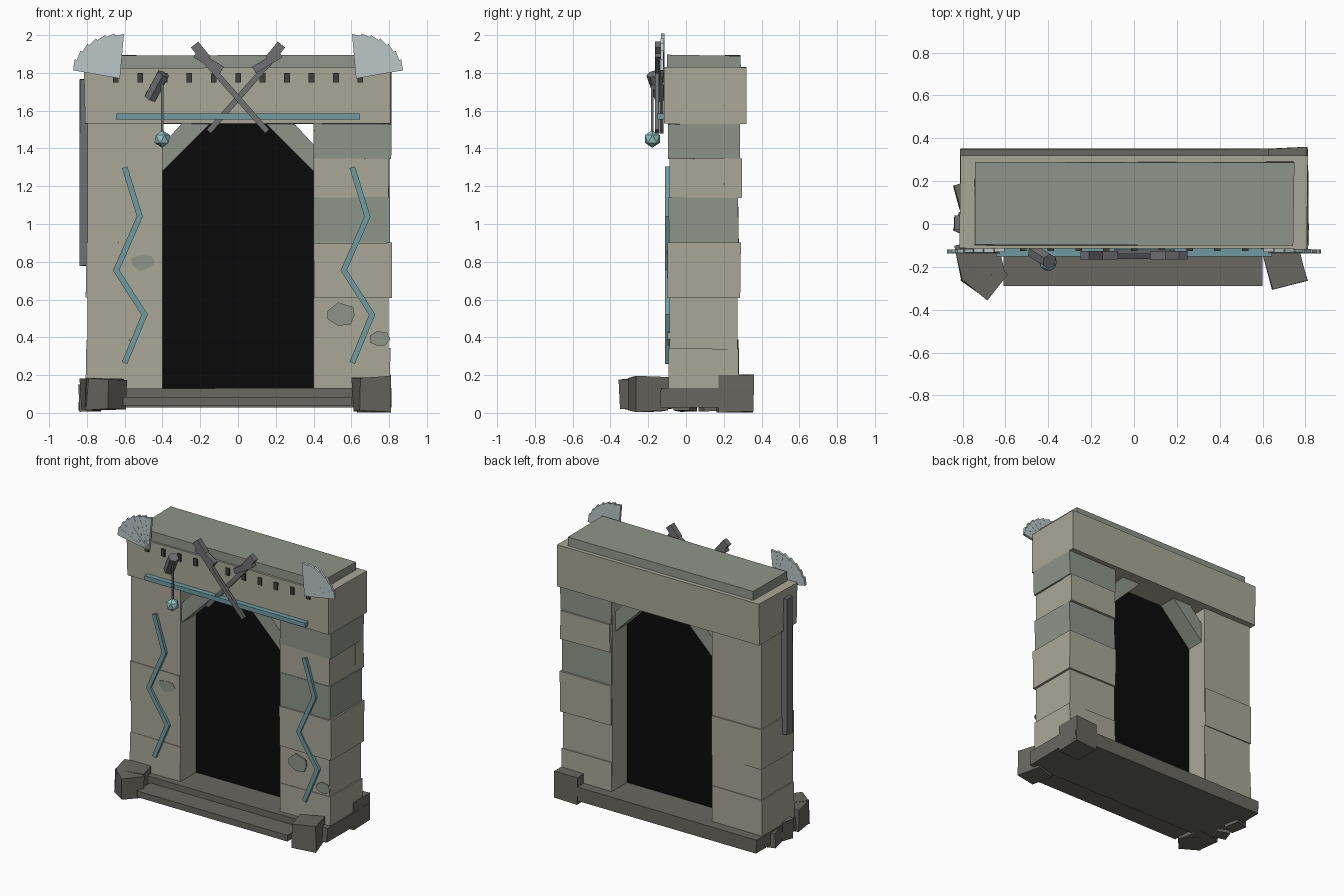
import bpy, bmesh, math, random
from mathutils import Vector, Matrix

if "Cube" in bpy.data.objects:
    bpy.data.objects.remove(bpy.data.objects["Cube"])

random.seed(4)


def material(name, r, g, b):
    m = bpy.data.materials.new(name)
    m.diffuse_color = (r, g, b, 1)
    m.use_nodes = True
    m.node_tree.nodes["Principled BSDF"].inputs["Base Color"].default_value = m.diffuse_color
    return m


STONE = material("pale_stone", 0.40, 0.39, 0.31)
MOSS = material("green_stone", 0.27, 0.30, 0.25)
DARK = material("dark_stone", 0.14, 0.135, 0.115)
TEAL = material("teal", 0.16, 0.33, 0.36)
GLOW = material("pale_teal", 0.30, 0.55, 0.58)
METAL = material("metal", 0.16, 0.16, 0.17)
PALE = material("pale_blade", 0.50, 0.57, 0.58)
BLACK = material("black", 0.003, 0.003, 0.003)
SLOT = material("slot", 0.05, 0.05, 0.045)


def finish(name, bm, mat):
    bmesh.ops.recalc_face_normals(bm, faces=bm.faces)
    me = bpy.data.meshes.new(name)
    bm.to_mesh(me)
    bm.free()
    me.materials.append(mat)
    ob = bpy.data.objects.new(name, me)
    bpy.context.collection.objects.link(ob)
    return ob


def box(name, x, y, z, mat, turn=0, rough=0.0):
    """Box from (min, max) ranges, turned about its vertical axis, corners roughened."""
    bm = bmesh.new()
    bmesh.ops.create_cube(bm, size=1)
    size = [r[1] - r[0] for r in (x, y, z)]
    mid = Vector([(r[0] + r[1]) / 2 for r in (x, y, z)])
    bm.transform(Matrix.Translation(mid) @ Matrix.Rotation(math.radians(turn), 4, 'Z')
                 @ Matrix.Diagonal((*size, 1)))
    for v in bm.verts:
        v.co += Vector([random.uniform(-rough, rough) for _ in range(3)])
    return finish(name, bm, mat)


def slab(name, outline, y, mat):
    """Extrude an (x, z) outline between two y values."""
    bm = bmesh.new()
    front = [bm.verts.new((px, y[0], pz)) for px, pz in outline]
    back = [bm.verts.new((px, y[1], pz)) for px, pz in outline]
    bm.faces.new(front)
    bm.faces.new(back[::-1])
    n = len(outline)
    for i in range(n):
        j = (i + 1) % n
        bm.faces.new((front[i], front[j], back[j], back[i]))
    return finish(name, bm, mat)


def strip(name, pts, width, y, mat):
    """Flat bar of constant width following (x, z) points, with mitred bends."""
    pts = [Vector(p) for p in pts]
    left, right = [], []
    for i, p in enumerate(pts):
        dirs = []
        if i > 0:
            dirs.append((p - pts[i - 1]).normalized())
        if i < len(pts) - 1:
            dirs.append((pts[i + 1] - p).normalized())
        t = sum(dirs, Vector((0, 0))).normalized()
        n = Vector((-t.y, t.x))
        n *= width / 2 / abs(t.dot(dirs[0]))
        left.append(p + n)
        right.append(p - n)
    return slab(name, left + right[::-1], y, mat)


# Base: slab, front step and loose corner blocks
box("base_slab", (-0.81, 0.81), (-0.135, 0.35), (0.03, 0.13), DARK, 0, 0.003)
box("front_step", (-0.61, 0.60), (-0.29, -0.12), (0.04, 0.085), DARK)
box("corner_block_left_inner", (-0.82, -0.62), (-0.25, -0.08), (0.02, 0.185), DARK, 12, 0.006)
box("corner_block_left_outer", (-0.775, -0.625), (-0.325, -0.17), (0.02, 0.18), DARK, -38, 0.006)
box("corner_block_right", (0.625, 0.79), (-0.285, -0.115), (0.01, 0.19), DARK, 15, 0.006)
box("corner_block_back", (0.63, 0.81), (0.165, 0.355), (0.005, 0.2), DARK, 2, 0.004)
box("rubble_side_back", (-0.83, -0.74), (0.08, 0.19), (0.01, 0.12), DARK, 15, 0.005)
box("rubble_side_front", (-0.83, -0.74), (-0.05, 0.04), (0.01, 0.15), DARK, -20, 0.005)

# Pillars with slightly proud courses of stone
for side, s in (("left", -1), ("right", 1)):
    box(f"pillar_{side}", sorted((s * 0.40, s * 0.797)), (-0.088, 0.272), (0.12, 1.54), STONE)
courses = [(1, 0.13, 0.34, 0.004, STONE), (1, 0.61, 0.90, 0.014, STONE),
           (1, 0.90, 1.14, 0.003, MOSS), (1, 1.345, 1.53, 0.010, MOSS),
           (-1, 0.13, 0.385, 0.005, STONE), (-1, 0.61, 0.90, 0.005, STONE)]
for i, (s, z0, z1, grow, mat) in enumerate(courses):
    box(f"stone_course_{i}", sorted((s * 0.402, s * (0.80 + grow))),
        (-0.09 - grow / 2, 0.274 + grow), (z0, z1), mat, 0, 0.003)
box("back_stone", (0.41, 0.80), (0.2, 0.293), (1.14, 1.345), STONE, 0, 0.004)

# Weathered patches on the pillar fronts
for i, (px, pz, r) in enumerate([(0.55, 0.52, 0.09), (0.75, 0.39, 0.06), (-0.50, 0.80, 0.07)]):
    ring = [(px + r * random.uniform(0.7, 1.1) * math.cos(a),
             pz + 0.7 * r * random.uniform(0.7, 1.1) * math.sin(a))
            for a in [k * math.tau / 7 for k in range(7)]]
    slab(f"weathered_patch_{i}", ring, (-0.097, -0.085), MOSS)

# Lintel and cap
box("lintel", (-0.812, 0.81), (-0.115, 0.318), (1.53, 1.828), STONE, 0, 0.004)
box("cap", (-0.745, 0.745), (-0.10, 0.29), (1.81, 1.893), MOSS, 0, 0.004)

# Dark doorway and diagonal braces
slab("doorway", [(-0.41, 0.12), (0.41, 0.12), (0.41, 1.27), (0.16, 1.535),
                 (-0.16, 1.535), (-0.41, 1.27)], (0.09, 0.105), BLACK)
for side, s in (("left", -1), ("right", 1)):
    slab(f"brace_{side}", [(s * 0.41, 1.27), (s * 0.41, 1.41), (s * 0.29, 1.54), (s * 0.14, 1.54)],
         (-0.075, 0.24), MOSS)

# Lintel slots and teal bar
for i in range(11):
    x = -0.647 + i * 0.1295
    box(f"lintel_slot_{i}", (x - 0.015, x + 0.015), (-0.125, -0.10), (1.748, 1.80), SLOT)
box("teal_bar", (-0.645, 0.645), (-0.152, -0.11), (1.553, 1.585), TEAL)

# Zigzag strips on the pillars
zigzag = [(0, 1.30), (0.08, 1.04), (-0.045, 0.755), (0.105, 0.52), (0, 0.265)]
for side, x in (("left", -0.60), ("right", 0.605)):
    strip(f"zigzag_{side}", [(x + a, z) for a, z in zigzag], 0.03, (-0.11, -0.085), TEAL)

# Crossed weapons over the arch
for side, s in (("left", -1), ("right", 1)):
    d = 0.012 * s
    strip(f"crossed_shaft_{side}", [(s * 0.18, 1.87), (-s * 0.155, 1.49)], 0.03,
          (-0.152 + d, -0.13 + d), METAL)
    strip(f"crossed_handle_{side}", [(s * 0.23, 1.95), (s * 0.165, 1.87)], 0.05,
          (-0.165, -0.125), METAL)
    strip(f"crossed_guard_{side}", [(s * 0.225, 1.90), (s * 0.085, 1.815)], 0.04,
          (-0.165, -0.125), METAL)

# Fans of overlapping blades at the lintel ends
for side, s in (("left", -1), ("right", 1)):
    for i in range(7):
        a = math.radians(90 - 12 * i)
        r = 0.23 + 0.004 * i
        ax, az = s * 0.625, 1.77
        tips = [(ax + s * k * math.cos(a + t), az + k * math.sin(a + t))
                for k, t in ((r + 0.006, 0.09), (r - 0.002, -0.14))]
        y = -0.125 - 0.001 * i
        slab(f"fan_{side}_{i}", [(ax, az)] + tips, (y - 0.006, y + 0.012), PALE)

# Lantern bracket, cord and faceted lantern
a, b = Vector((-0.465, -0.13, 1.665)), Vector((-0.395, -0.175, 1.795))
bm = bmesh.new()
bmesh.ops.create_cone(bm, cap_ends=True, segments=6, radius1=0.036, radius2=0.036,
                      depth=(b - a).length)
bm.transform(Matrix.Translation((a + b) / 2)
             @ (b - a).to_track_quat('Z', 'Y').to_matrix().to_4x4())
finish("lantern_bracket", bm, METAL)
box("lantern_cord", (-0.407, -0.395), (-0.184, -0.172), (1.48, 1.78), METAL)
bm = bmesh.new()
bmesh.ops.create_icosphere(bm, subdivisions=1, radius=0.046,
                           matrix=Matrix.Translation((-0.401, -0.178, 1.45)))
finish("lantern", bm, GLOW)

# Long bar hung on the left side
box("side_bar", (-0.838, -0.79), (-0.03, 0.04), (0.78, 1.765), METAL, 0, 0.003)
